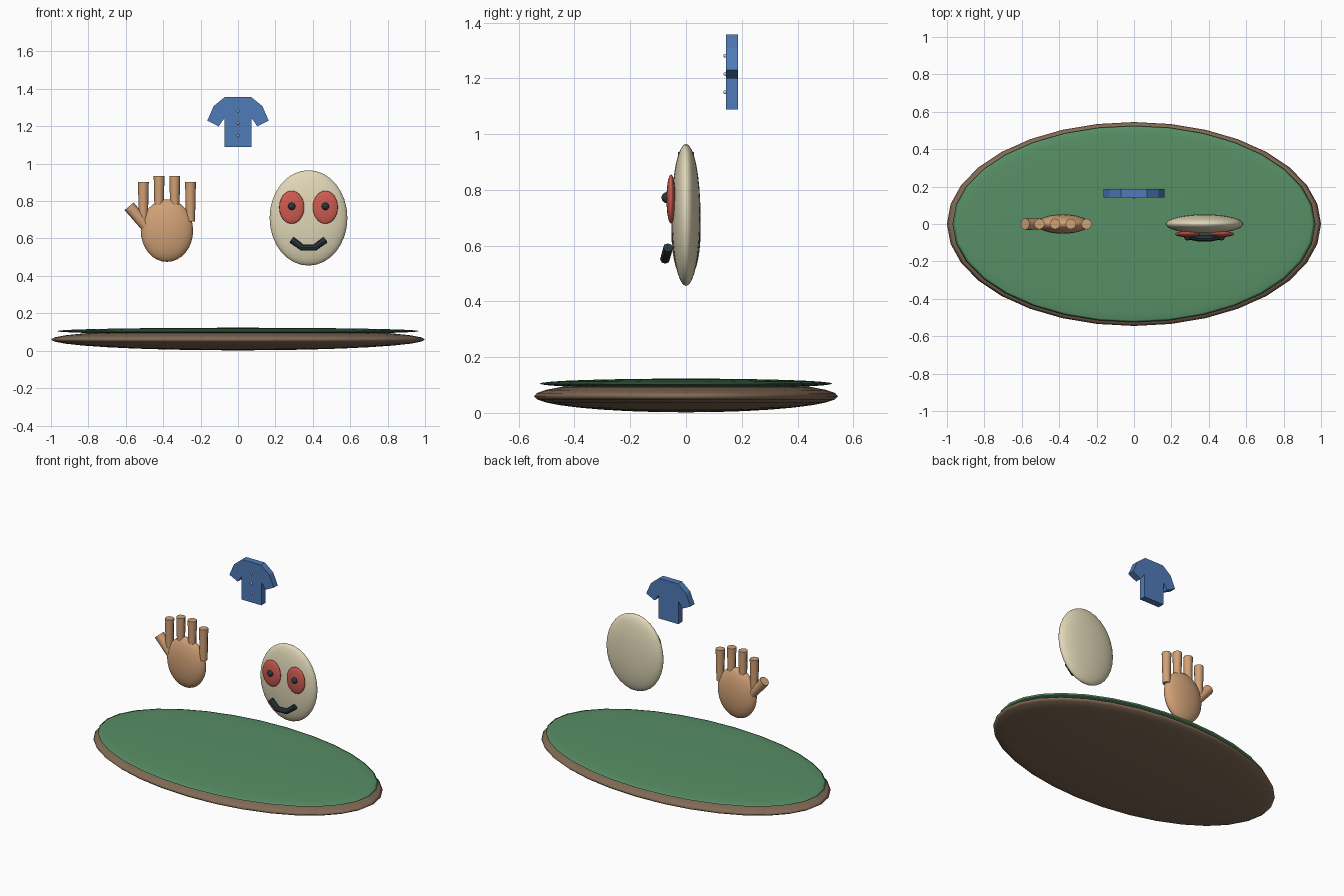
import bpy, math
from mathutils import Vector

if "Cube" in bpy.data.objects:
    bpy.data.objects.remove(bpy.data.objects["Cube"])


def material(name, rgb):
    # sRGB 0-255 to linear diffuse colour
    m = bpy.data.materials.new(name)
    m.diffuse_color = [(c / 255) ** 2.2 for c in rgb] + [1]
    m.use_nodes = True
    m.node_tree.nodes["Principled BSDF"].inputs["Base Color"].default_value = m.diffuse_color
    return m


BROWN = material("brown", (128, 106, 86))
GREEN = material("green", (88, 142, 102))
SKIN = material("tan", (208, 160, 118))
CREAM = material("cream", (224, 214, 182))
RED = material("red", (205, 92, 82))
DARK = material("dark", (44, 58, 64))
BLUE = material("blue", (80, 122, 182))
PALE = material("pale", (220, 220, 215))


def finish(name, mat, smooth_angle=None):
    ob = bpy.context.object
    ob.name = name
    ob.data.materials.append(mat)
    if smooth_angle is None:
        bpy.ops.object.shade_smooth()
    else:
        bpy.ops.object.shade_smooth_by_angle(angle=math.radians(smooth_angle))
    return ob


def ellipsoid(name, loc, radii, mat, seg=32, rings=16):
    bpy.ops.mesh.primitive_uv_sphere_add(segments=seg, ring_count=rings, radius=1, location=loc)
    bpy.context.object.scale = radii
    bpy.ops.object.transform_apply(location=False, rotation=False, scale=True)
    return finish(name, mat)


def digit(name, base, tip, r_base, r_tip):
    # tapered finger, wider at its tip
    a, b = Vector(base), Vector(tip)
    d = b - a
    bpy.ops.mesh.primitive_cone_add(vertices=8, radius1=r_base, radius2=r_tip, depth=d.length,
                                    location=(a + b) / 2,
                                    rotation=(0, math.atan2(d.x, d.z), 0))
    return finish(name, SKIN, 50)


# Oval platform and its green top
ellipsoid("platform", (0, 0, 0.06), (1.0, 0.545, 0.058), BROWN)
ellipsoid("platform_top", (0, 0, 0.105), (0.97, 0.525, 0.018), GREEN)

# Hand
ellipsoid("palm", (-0.38, 0, 0.642), (0.14, 0.052, 0.167), SKIN)
for i, top in enumerate((0.902, 0.935, 0.935, 0.902)):
    x = -0.38 + (i - 1.5) * 0.084
    digit(f"finger_{i + 1}", (x, 0, top - 0.21), (x, 0, top), 0.024, 0.029)
digit("thumb", (-0.463, 0, 0.63), (-0.582, 0, 0.772), 0.028, 0.032)

# Face with eyes
ellipsoid("face", (0.377, 0, 0.71), (0.208, 0.052, 0.255), CREAM)
for side, name in ((-1, "left"), (1, "right")):
    x = 0.377 + side * 0.09
    ellipsoid(f"{name}_eye", (x, -0.054, 0.767), (0.067, 0.016, 0.088), RED)
    ellipsoid(f"{name}_pupil", (x, -0.068, 0.772), (0.02, 0.02, 0.02), DARK, 16, 8)

# Mouth: short bent tube
curve = bpy.data.curves.new("mouth", "CURVE")
curve.dimensions = "3D"
curve.bevel_depth = 0.018
curve.bevel_resolution = 2
curve.use_fill_caps = True
spline = curve.splines.new("POLY")
path = [(-0.09, -0.064, 0.593), (-0.034, -0.075, 0.552), (0.034, -0.075, 0.552), (0.09, -0.064, 0.593)]
spline.points.add(len(path) - 1)
for p, (x, y, z) in zip(spline.points, path):
    p.co = (0.377 + x, y, z, 1)
mouth = bpy.data.objects.new("mouth", curve)
bpy.context.collection.objects.link(mouth)
bpy.ops.object.select_all(action="DESELECT")
mouth.select_set(True)
bpy.context.view_layer.objects.active = mouth
bpy.ops.object.convert(target="MESH")
finish("mouth", DARK, 40)

# Shirt: mirrored half outline, extruded in depth
half = [(0.07, 1.357), (0.13, 1.308), (0.164, 1.23), (0.103, 1.2), (0.073, 1.243), (0.073, 1.088)]
outline = half + [(-x, z) for x, z in reversed(half)]
n = len(outline)
verts = [(x, y, z) for y in (0.143, 0.186) for x, z in outline]
faces = [tuple(range(n))[::-1], tuple(range(n, 2 * n))]
faces += [(i, (i + 1) % n, n + (i + 1) % n, n + i) for i in range(n)]
mesh = bpy.data.meshes.new("shirt")
mesh.from_pydata(verts, [], faces)
shirt = bpy.data.objects.new("shirt", mesh)
bpy.context.collection.objects.link(shirt)
mesh.materials.append(BLUE)
bpy.context.view_layer.objects.active = shirt
bpy.ops.object.select_all(action="DESELECT")
shirt.select_set(True)
bpy.ops.object.mode_set(mode="EDIT")
bpy.ops.mesh.select_all(action="SELECT")
bpy.ops.mesh.normals_make_consistent(inside=False)
bpy.ops.object.mode_set(mode="OBJECT")

# Shirt buttons
for i, z in enumerate((1.281, 1.216, 1.15)):
    ellipsoid(f"button_{i + 1}", (0, 0.141, z), (0.007, 0.007, 0.007), PALE, 12, 6)
